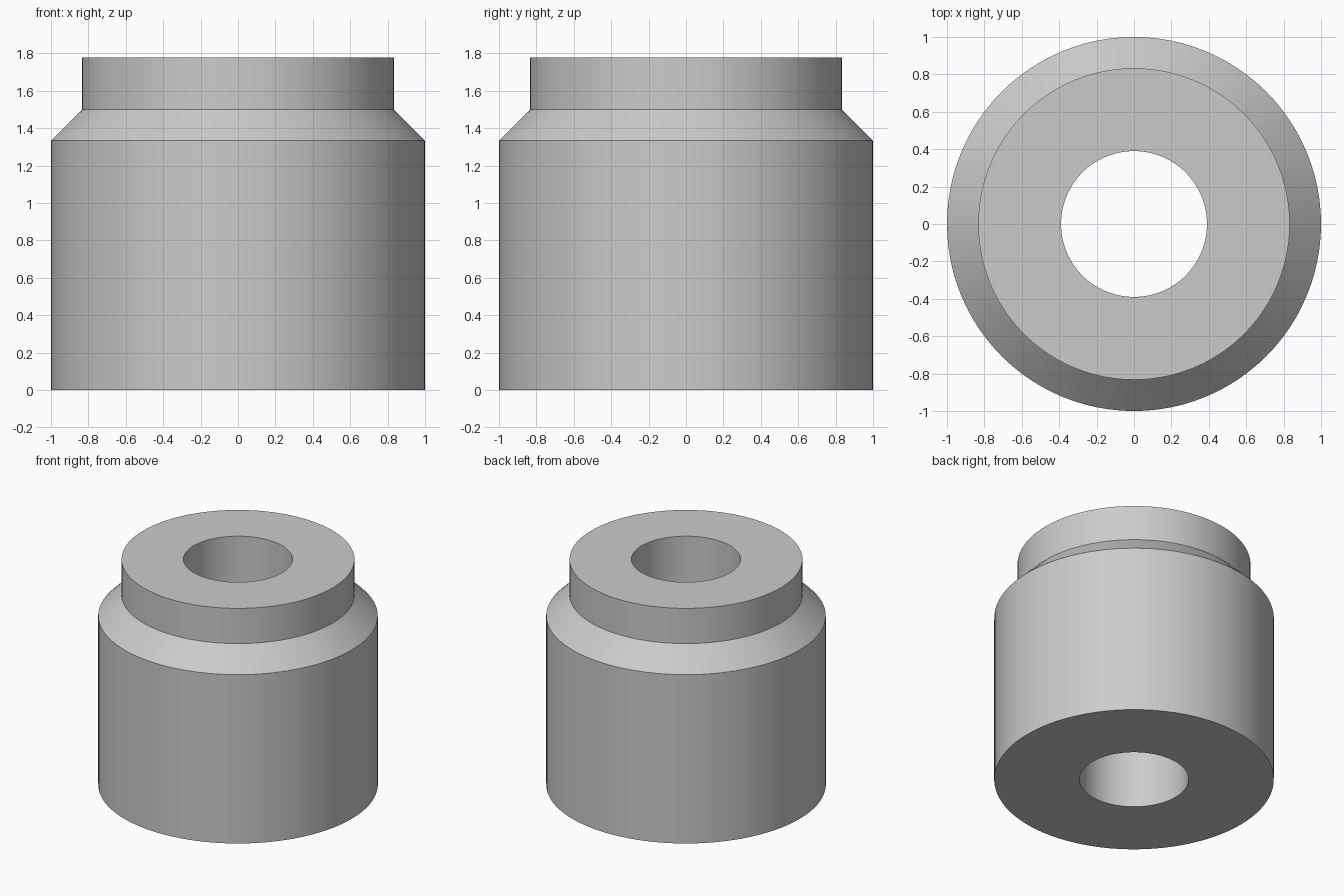
import bpy
import bmesh
import math

cube = bpy.data.objects.get("Cube")
if cube:
    bpy.data.objects.remove(cube, do_unlink=True)

SEGMENTS = 96

# Plain grey material
grey = bpy.data.materials.new("plain grey")
grey.use_nodes = True
colour = (0.6, 0.6, 0.6, 1)
grey.diffuse_color = colour
grey.node_tree.nodes["Principled BSDF"].inputs["Base Color"].default_value = colour

# Closed cross-section (radius, height): bore, base, body, chamfer, collar
bore = 0.39
profile = [(bore, 0), (1, 0), (1, 1.333), (0.833, 1.5), (0.833, 1.778), (bore, 1.778)]

# Revolve the cross-section into a bushing with a through hole
bm = bmesh.new()
rings = []
for i in range(SEGMENTS):
    a = 2 * math.pi * i / SEGMENTS
    rings.append([bm.verts.new((r * math.cos(a), r * math.sin(a), z)) for r, z in profile])
for i, ring in enumerate(rings):
    following = rings[(i + 1) % SEGMENTS]
    for j in range(len(profile)):
        k = (j + 1) % len(profile)
        bm.faces.new((ring[j], following[j], following[k], ring[k]))
bmesh.ops.recalc_face_normals(bm, faces=bm.faces)

mesh = bpy.data.meshes.new("stepped_bushing")
bm.to_mesh(mesh)
bm.free()
mesh.materials.append(grey)
bushing = bpy.data.objects.new("stepped_bushing", mesh)
bpy.context.collection.objects.link(bushing)

# Smooth round walls, sharp rims
bpy.context.view_layer.objects.active = bushing
bushing.select_set(True)
bpy.ops.object.shade_smooth_by_angle(angle=math.radians(30))
